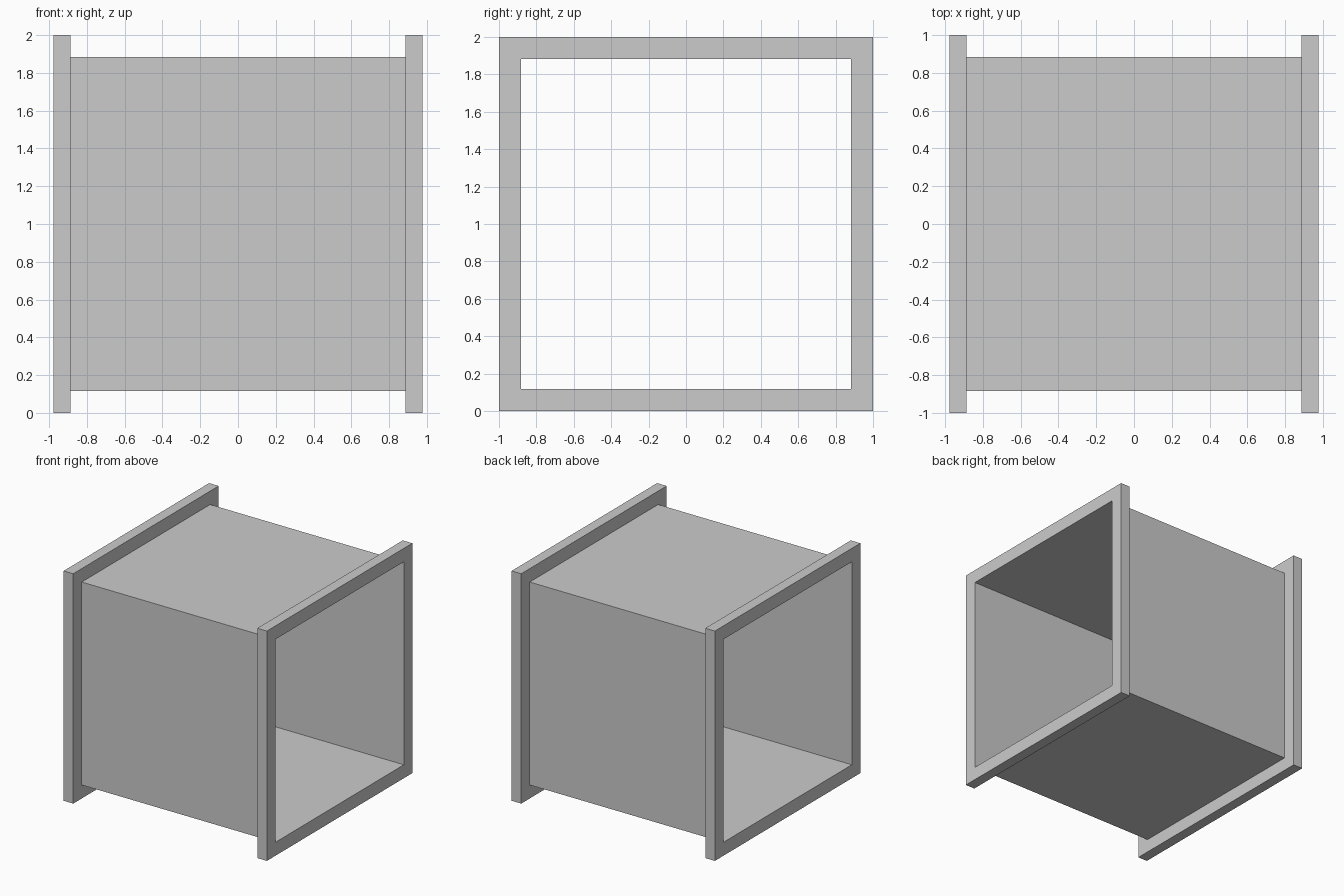
import bpy
import bmesh

if "Cube" in bpy.data.objects:
    bpy.data.objects.remove(bpy.data.objects["Cube"])

FLANGE_OUT, FLANGE_IN = 0.978, 0.886   # flange faces along x
OUTER, INNER = 1.0, 0.883              # half sizes of the square sections
CENTRE_Z = 1.0


def square_sweep(name, profile, closed):
    """Sweep a profile of (x, half_size) points around a square section."""
    bm = bmesh.new()
    rings = [[bm.verts.new((x, sy * h, CENTRE_Z + sz * h))
              for sy, sz in ((-1, -1), (1, -1), (1, 1), (-1, 1))]
             for x, h in profile]
    count = len(rings)
    for i in range(count if closed else count - 1):
        a, b = rings[i], rings[(i + 1) % count]
        for j in range(4):
            k = (j + 1) % 4
            bm.faces.new((a[j], a[k], b[k], b[j]))
    bmesh.ops.recalc_face_normals(bm, faces=bm.faces)
    mesh = bpy.data.meshes.new(name)
    bm.to_mesh(mesh)
    bm.free()
    obj = bpy.data.objects.new(name, mesh)
    bpy.context.collection.objects.link(obj)
    return obj


# Thin sheet-metal duct, open at both ends
square_sweep("duct_walls", [(-FLANGE_IN, INNER), (FLANGE_IN, INNER)], False)

# Square flange frame at each end
for side, name in ((-1, "left_flange"), (1, "right_flange")):
    a, b = side * FLANGE_IN, side * FLANGE_OUT
    square_sweep(name, [(a, INNER), (a, OUTER), (b, OUTER), (b, INNER)], True)
